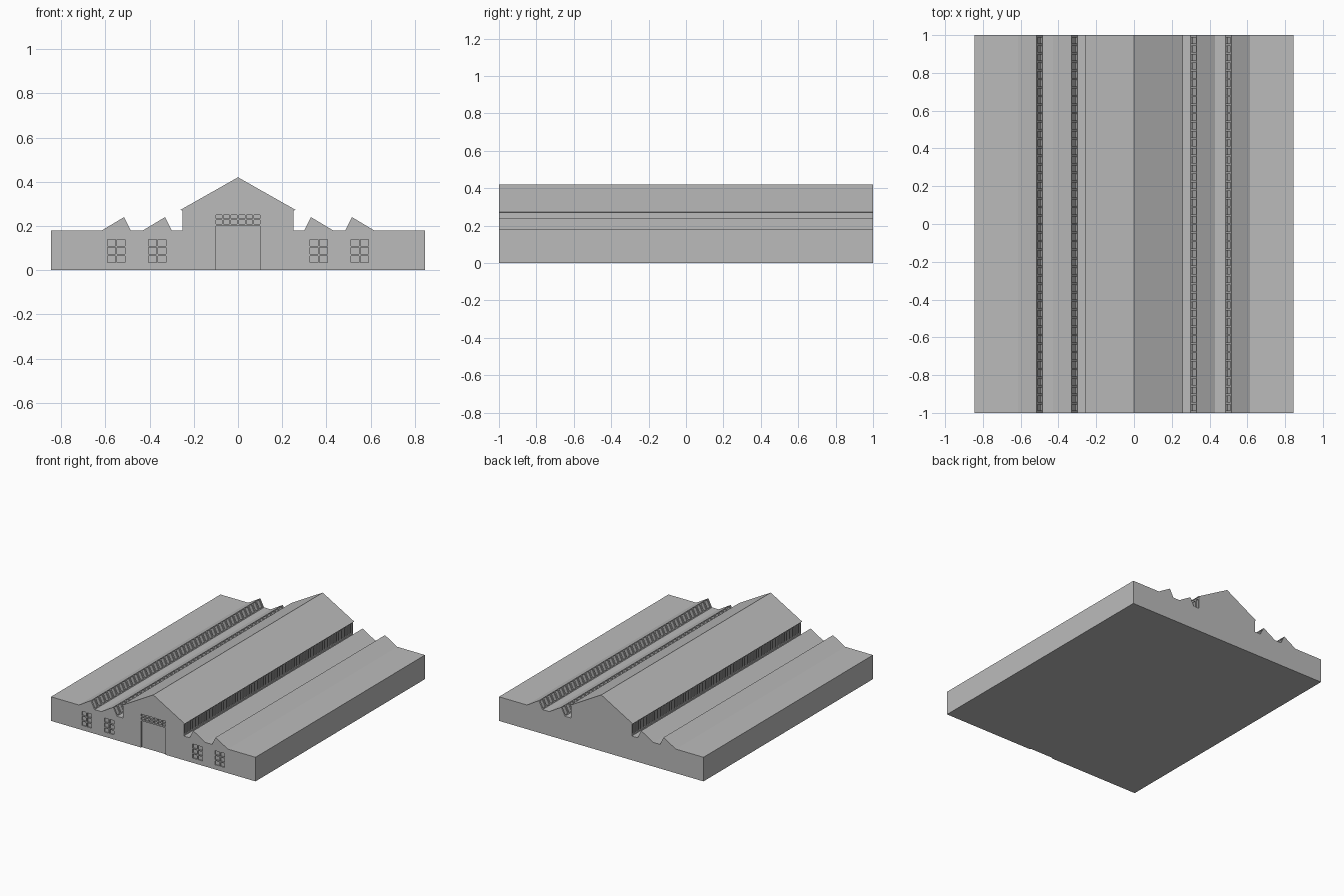
import bpy, bmesh
from mathutils import Vector

if "Cube" in bpy.data.objects:
    bpy.data.objects.remove(bpy.data.objects["Cube"])

grey = bpy.data.materials.new("warm grey")
grey.diffuse_color = (0.5, 0.5, 0.5, 1)
grey.use_nodes = True
grey.node_tree.nodes["Principled BSDF"].inputs["Base Color"].default_value = grey.diffuse_color

DEPTH = 0.008  # depth of the glazing recesses


def make_object(name, bm):
    bmesh.ops.recalc_face_normals(bm, faces=bm.faces[:])
    me = bpy.data.meshes.new(name)
    bm.to_mesh(me)
    bm.free()
    me.materials.append(grey)
    ob = bpy.data.objects.new(name, me)
    bpy.context.collection.objects.link(ob)
    return ob


def prism(bm, pts, y0, y1):
    """Extrude an x-z outline along y."""
    f = bm.faces.new([bm.verts.new((x, y0, z)) for x, z in pts])
    ext = bmesh.ops.extrude_face_region(bm, geom=[f])["geom"]
    bmesh.ops.translate(bm, vec=(0, y1 - y0, 0),
                        verts=[v for v in ext if isinstance(v, bmesh.types.BMVert)])


def recess(bottom, top, lo, hi):
    """Four points that sink a glazing band into a sloped wall facing the given side."""
    b, t = Vector(bottom), Vector(top)
    d = (t - b).normalized()
    n = Vector((d.y, -d.x))                    # right of the bottom-to-top direction
    if (bottom, top) in INWARD:
        n = -n
    p, q = b.lerp(t, lo), b.lerp(t, hi)
    return [p, p - n * DEPTH, q - n * DEPTH, q]


# Right half of the section: clerestory wall, then two sawtooth skylights
wall = ((0.252, 0.18), (0.252, 0.27))
tooth_a = ((0.30, 0.18), (0.33, 0.24))
tooth_b = ((0.485, 0.18), (0.515, 0.24))
INWARD = {tooth_a, tooth_b}
w = recess(*wall, 0.12, 0.9)
a = recess(*tooth_a, 0.1, 0.9)
b = recess(*tooth_b, 0.1, 0.9)
half = ([(0.26, 0.266), (0.258, 0.272)][:1] + [wall[1]] + w[::-1] + [wall[0]]
        + [tooth_a[0]] + a + [tooth_a[1], (0.43, 0.18)]
        + [tooth_b[0]] + b + [tooth_b[1], (0.615, 0.18), (0.845, 0.18), (0.845, 0)])
half = [(0.26, 0.273)] + [tuple(p) for p in half[1:]]

# Main hall: mirrored section swept over the full length
bm = bmesh.new()
prism(bm, [(0, 0.42)] + half + [(-x, z) for x, z in reversed(half)], -1, 1)
hall = make_object("hall", bm)

# Glazing bars in the recesses
for name, outline, count in (("clerestory_bars", w, 60),
                             ("inner_skylight_bars", a, 44),
                             ("outer_skylight_bars", b, 44)):
    bm = bmesh.new()
    thick = 0.012
    for i in range(count + 1):
        y = -1 + i * (2 - thick) / count
        for s in (-1, 1):
            prism(bm, [(s * x, z) for x, z in outline], y, y + thick)
    make_object(name, bm)

# Cutter for the front openings: door, transom panes and window panes
bm = bmesh.new()


def opening(x0, x1, z0, z1):
    prism(bm, [(x0, z0), (x1, z0), (x1, z1), (x0, z1)], -1.05, -1 + DEPTH)


def panes(x0, x1, z0, z1, nx, nz, bar=0.008):
    dx, dz = (x1 - x0 + bar) / nx, (z1 - z0 + bar) / nz
    for i in range(nx):
        for k in range(nz):
            opening(x0 + i * dx, x0 + (i + 1) * dx - bar,
                    z0 + k * dz, z0 + (k + 1) * dz - bar)


opening(-0.1, 0.1, -0.05, 0.2)
panes(-0.1, 0.1, 0.21, 0.25, 6, 2)
for x in (-0.55, -0.365, 0.365, 0.55):
    panes(x - 0.04, x + 0.04, 0.035, 0.14, 2, 3)
cutter = make_object("opening_cutter", bm)
cutter.hide_render = True
cutter.hide_viewport = True

cut = hall.modifiers.new("front openings", "BOOLEAN")
cut.operation = "DIFFERENCE"
cut.solver = "EXACT"
cut.object = cutter
